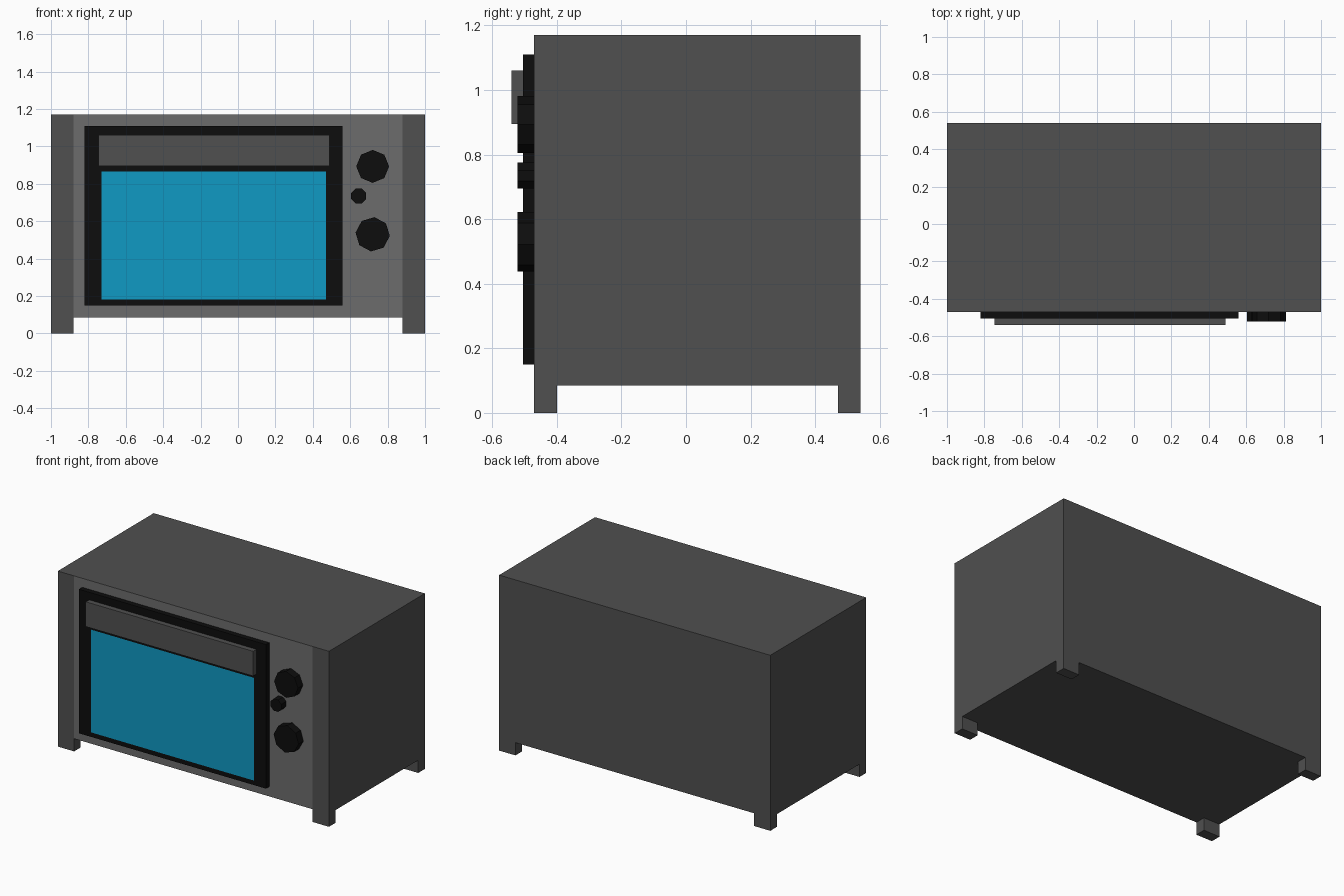
import bpy, bmesh
from math import pi
from mathutils import Matrix, Vector

if "Cube" in bpy.data.objects:
    bpy.data.objects.remove(bpy.data.objects["Cube"])


def material(name, color):
    m = bpy.data.materials.new(name)
    m.diffuse_color = (*color, 1)
    m.use_nodes = True
    m.node_tree.nodes["Principled BSDF"].inputs["Base Color"].default_value = m.diffuse_color
    return m


DARK = material("dark_grey", (0.08, 0.08, 0.08))
PANEL = material("panel_grey", (0.15, 0.15, 0.15))
BLACK = material("black", (0.004, 0.004, 0.004))
GLASS = material("blue_glass", (0.005, 0.32, 0.55))


def box_mesh(x, y, z):
    bm = bmesh.new()
    bmesh.ops.create_cube(bm, size=1)
    for v in bm.verts:
        v.co = [a + (t + 0.5) * (b - a) for t, (a, b) in zip(v.co, (x, y, z))]
    return bm


def cut(bm, axis, values):
    normal = Vector([i == axis for i in range(3)])
    for value in values:
        geom = bm.verts[:] + bm.edges[:] + bm.faces[:]
        bmesh.ops.bisect_plane(bm, geom=geom, plane_co=normal * value, plane_no=normal)


def finish(name, bm, *mats):
    bmesh.ops.recalc_face_normals(bm, faces=bm.faces[:])
    mesh = bpy.data.meshes.new(name)
    bm.to_mesh(mesh)
    bm.free()
    for m in mats:
        mesh.materials.append(m)
    obj = bpy.data.objects.new(name, mesh)
    bpy.context.collection.objects.link(obj)
    return obj


FRONT = -0.47   # cabinet front plane
DOOR = -0.505   # door front plane

# Cabinet: lighter control panel between the side strips, feet pulled from the corners
bm = box_mesh((-1, 1), (FRONT, 0.54), (0.085, 1.17))
cut(bm, 0, (-0.88, 0.88))
cut(bm, 1, (-0.40, 0.47))
bm.normal_update()
corners = []
for f in bm.faces:
    c = f.calc_center_median()
    if f.normal.y < -0.9 and abs(c.x) < 0.88:
        f.material_index = 1
    if f.normal.z < -0.9 and abs(c.x) > 0.88 and (c.y < -0.40 or c.y > 0.47):
        corners.append(f)
feet = bmesh.ops.extrude_discrete_faces(bm, faces=corners)["faces"]
for v in {v for f in feet for v in f.verts}:
    v.co.z = 0
bmesh.ops.remove_doubles(bm, verts=bm.verts[:], dist=0.0001)
finish("cabinet", bm, DARK, PANEL)

# Door with flush window
bm = box_mesh((-0.82, 0.56), (DOOR, FRONT), (0.15, 1.11))
cut(bm, 0, (-0.73, 0.47))
cut(bm, 2, (0.18, 0.865))
bm.normal_update()
for f in bm.faces:
    c = f.calc_center_median()
    if f.normal.y < -0.9 and -0.73 < c.x < 0.47 and 0.18 < c.z < 0.865:
        f.material_index = 1
finish("door", bm, BLACK, GLASS)

# Wide bar handle
finish("door_handle", box_mesh((-0.745, 0.49), (-0.54, DOOR), (0.895, 1.06)), DARK)

# Octagonal control knobs
for name, x, z, r, turn in (("upper_knob", 0.72, 0.893, 0.088, 0),
                            ("small_knob", 0.645, 0.735, 0.043, pi / 8),
                            ("lower_knob", 0.72, 0.53, 0.092, 0.1)):
    bm = bmesh.new()
    place = (Matrix.Translation((x, (FRONT - 0.522) / 2, z))
             @ Matrix.Rotation(turn, 4, 'Y') @ Matrix.Rotation(pi / 2, 4, 'X'))
    bmesh.ops.create_cone(bm, cap_ends=True, segments=8, radius1=r, radius2=r,
                          depth=FRONT + 0.522, matrix=place)
    finish(name, bm, BLACK)
